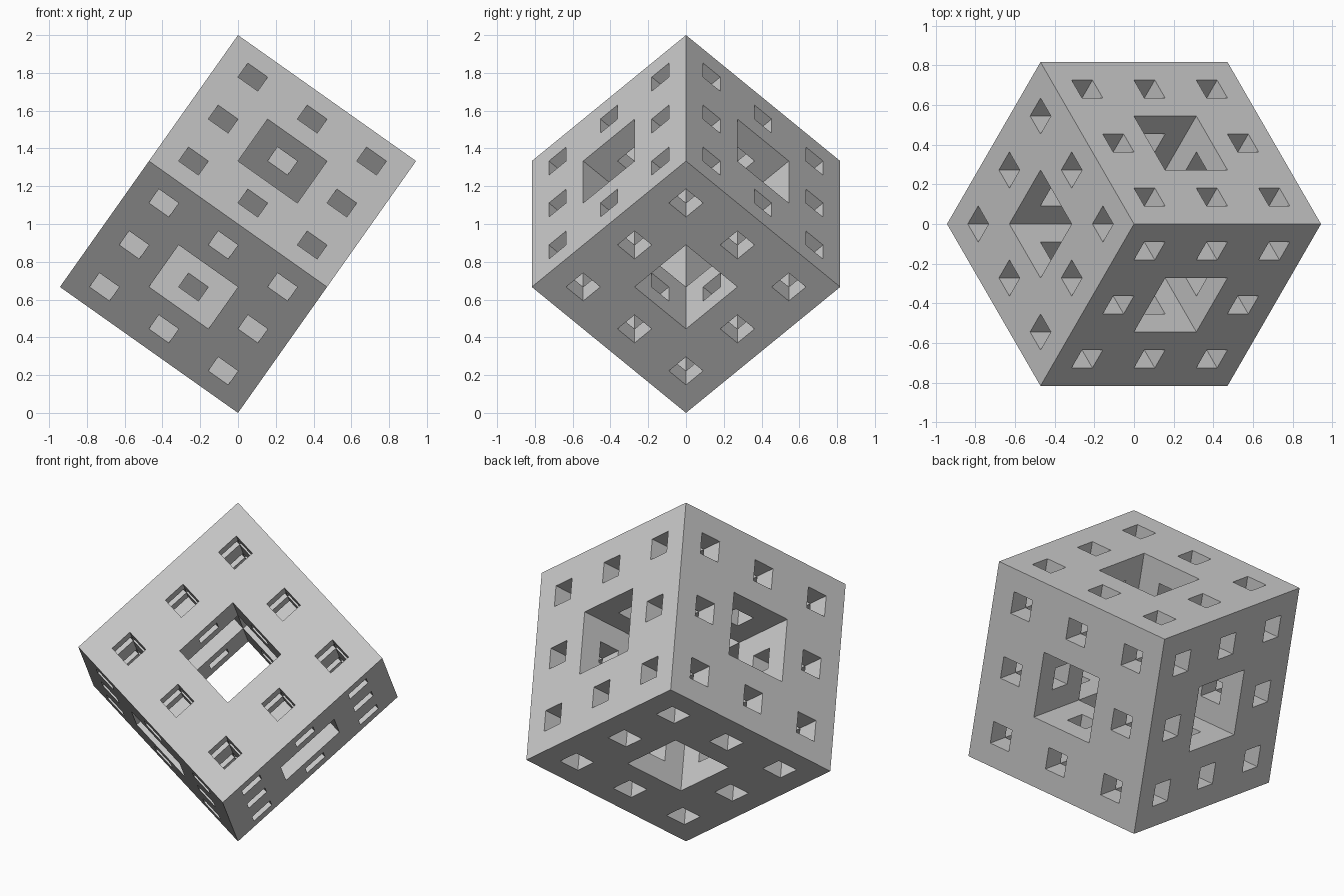
import bpy
import bmesh
from math import sqrt, radians, sin, cos
from mathutils import Vector

cube = bpy.data.objects.get("Cube")
if cube:
    bpy.data.objects.remove(cube, do_unlink=True)

DEPTH = 2                   # levels of square tunnels
N = 3 ** DEPTH              # cells along one edge
EDGE = 2 / sqrt(3)          # edge length whose body diagonal is 2
CELL = EDGE / N

# The three cube edges rising from the bottom corner
AXES = [Vector((cos(radians(a)) * sqrt(2 / 3), sin(radians(a)) * sqrt(2 / 3), 1 / sqrt(3)))
        for a in (180, 300, 60)]


def is_solid(cell):
    """A cell is open where two or more coordinates fall in a middle third at any level."""
    if any(c < 0 or c >= N for c in cell):
        return False
    for level in range(DEPTH):
        if sum((c // 3 ** level) % 3 == 1 for c in cell) >= 2:
            return False
    return True


def place(grid):
    return sum((axis * g * CELL for axis, g in zip(AXES, grid)), Vector())


# Sponge cube: one quad for each cell side that borders open space
bm = bmesh.new()
corners = {}


def corner(grid):
    if grid not in corners:
        corners[grid] = bm.verts.new(place(grid))
    return corners[grid]


cells = [(i, j, k) for i in range(N) for j in range(N) for k in range(N)]
for cell in filter(is_solid, cells):
    for axis in range(3):
        for step in (-1, 1):
            neighbour = list(cell)
            neighbour[axis] += step
            if is_solid(neighbour):
                continue
            quad = []
            for u, v in ((0, 0), (1, 0), (1, 1), (0, 1)):
                grid = list(cell)
                grid[axis] += step > 0
                grid[(axis + 1) % 3] += u
                grid[(axis + 2) % 3] += v
                quad.append(corner(tuple(grid)))
            bm.faces.new(quad if step > 0 else quad[::-1])

mesh = bpy.data.meshes.new("sponge_cube")
bm.to_mesh(mesh)
bm.free()

# Plain grey material
grey = bpy.data.materials.new("light_grey")
grey.use_nodes = True
colour = (0.6, 0.6, 0.6, 1)
grey.diffuse_color = colour
grey.node_tree.nodes["Principled BSDF"].inputs["Base Color"].default_value = colour
mesh.materials.append(grey)

sponge = bpy.data.objects.new("sponge_cube", mesh)
bpy.context.collection.objects.link(sponge)
